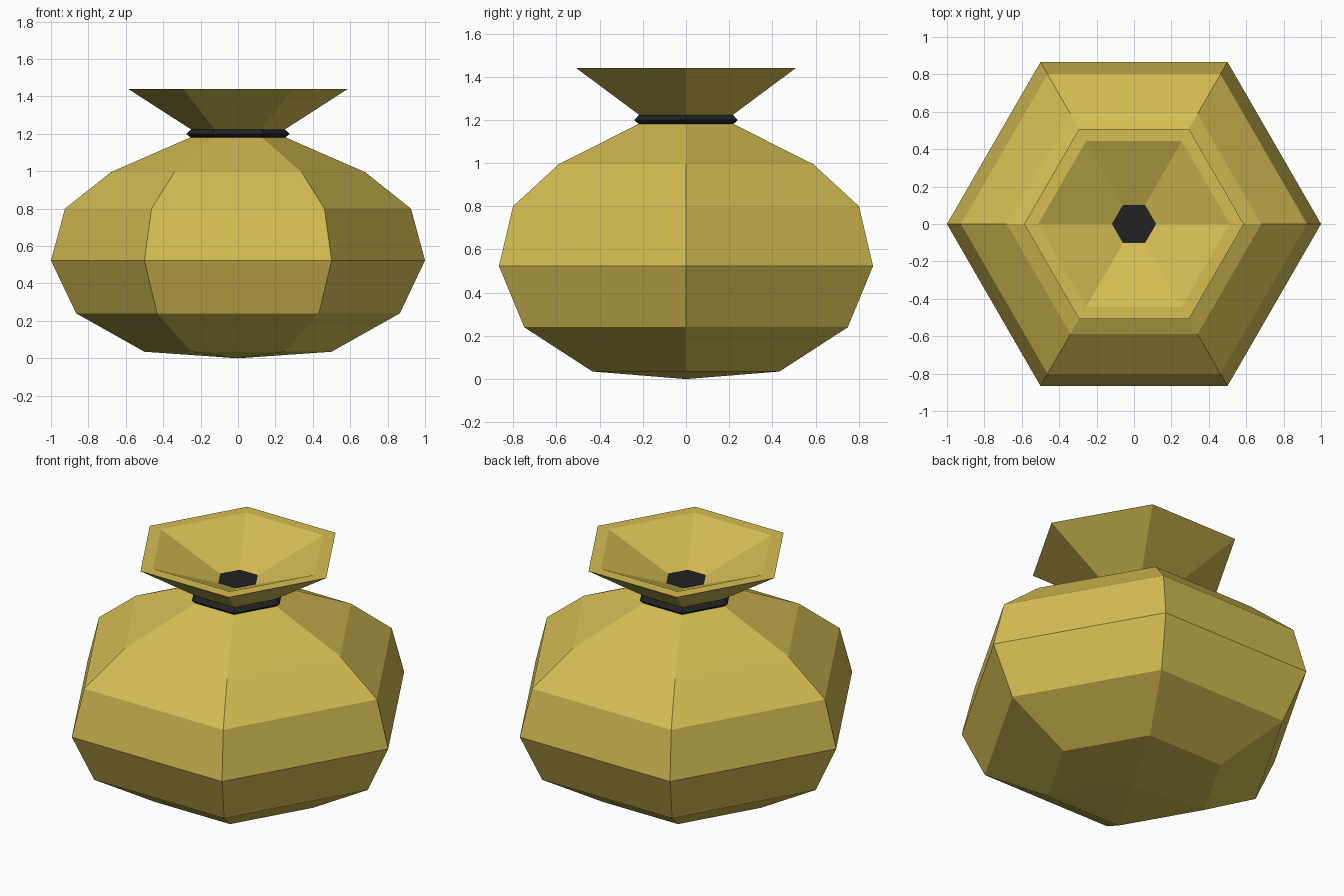
import bpy, bmesh, math

if "Cube" in bpy.data.objects:
    bpy.data.objects.remove(bpy.data.objects["Cube"])


def material(name, rgb):
    m = bpy.data.materials.new(name)
    m.diffuse_color = (*rgb, 1)
    m.use_nodes = True
    m.node_tree.nodes["Principled BSDF"].inputs["Base Color"].default_value = m.diffuse_color
    return m


gold = material("mustard_cloth", (0.66, 0.51, 0.085))
black = material("black_cord", (0.016, 0.016, 0.016))
SIDES = 6


def lathe(name, profile, mat, closed=False):
    """Spin a (radius, z) profile into a six-sided flat-shaded solid."""
    bm = bmesh.new()
    rings = []
    for r, z in profile:
        if r == 0:
            rings.append([bm.verts.new((0, 0, z))] * SIDES)
        else:
            rings.append([bm.verts.new((r * math.cos(math.tau * i / SIDES),
                                        r * math.sin(math.tau * i / SIDES), z))
                          for i in range(SIDES)])
    pairs = list(zip(rings, rings[1:]))
    if closed:
        pairs.append((rings[-1], rings[0]))
    for a, b in pairs:
        for i in range(SIDES):
            j = (i + 1) % SIDES
            corners = list(dict.fromkeys((a[i], a[j], b[j], b[i])))
            bm.faces.new(corners)
    bmesh.ops.recalc_face_normals(bm, faces=bm.faces[:])
    mesh = bpy.data.meshes.new(name)
    bm.to_mesh(mesh)
    bm.free()
    mesh.materials.append(mat)
    obj = bpy.data.objects.new(name, mesh)
    bpy.context.collection.objects.link(obj)
    return obj


# Sack: bulging body, pinched neck, flared mouth with a flat rim and inner funnel
lathe("sack", [(0, 0), (0.5, 0.035), (0.865, 0.24), (1.0, 0.523),
               (0.925, 0.80), (0.68, 0.995), (0.245, 1.185), (0.245, 1.22),
               (0.587, 1.44), (0.512, 1.44), (0.118, 1.277), (0, 1.272)], gold)

# Cord tied round the neck
lathe("neck_cord", [(0.23, 1.178), (0.25, 1.178), (0.277, 1.2),
                    (0.25, 1.224), (0.23, 1.224)], black, closed=True)

# Dark opening at the bottom of the mouth
lathe("mouth_opening", [(0, 1.27), (0.118, 1.27), (0.118, 1.279), (0, 1.279)], black)
